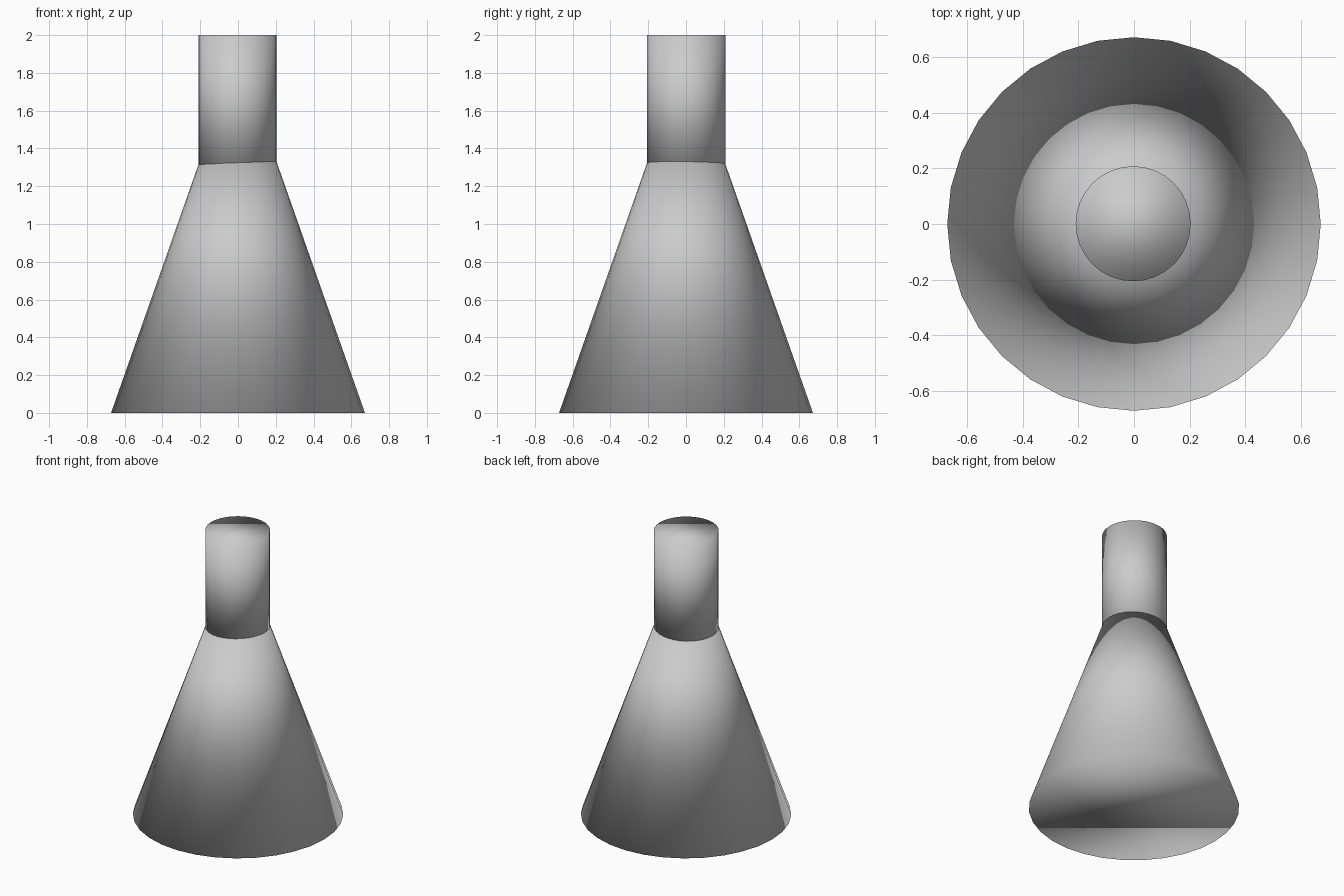
import bpy

if "Cube" in bpy.data.objects:
    bpy.data.objects.remove(bpy.data.objects["Cube"])

SIDES = 32


def turned_part(name, r_bottom, r_top, z_bottom, z_top, x=0.0, y=0.0):
    """Capped round part between two heights, smooth shaded throughout."""
    bpy.ops.mesh.primitive_cone_add(
        vertices=SIDES, radius1=r_bottom, radius2=r_top,
        depth=z_top - z_bottom, end_fill_type='NGON',
        location=(x, y, (z_bottom + z_top) / 2))
    part = bpy.context.object
    part.name = name
    bpy.ops.object.shade_smooth()
    return part


# Wide conical body, its tip hidden inside the neck
turned_part("cone_body", 0.672, 0.0, 0.0, 1.91)

# Straight neck, very slightly off centre, sunk a little into the cone
turned_part("neck", 0.207, 0.207, 1.28, 2.0, x=-0.003, y=0.001)
